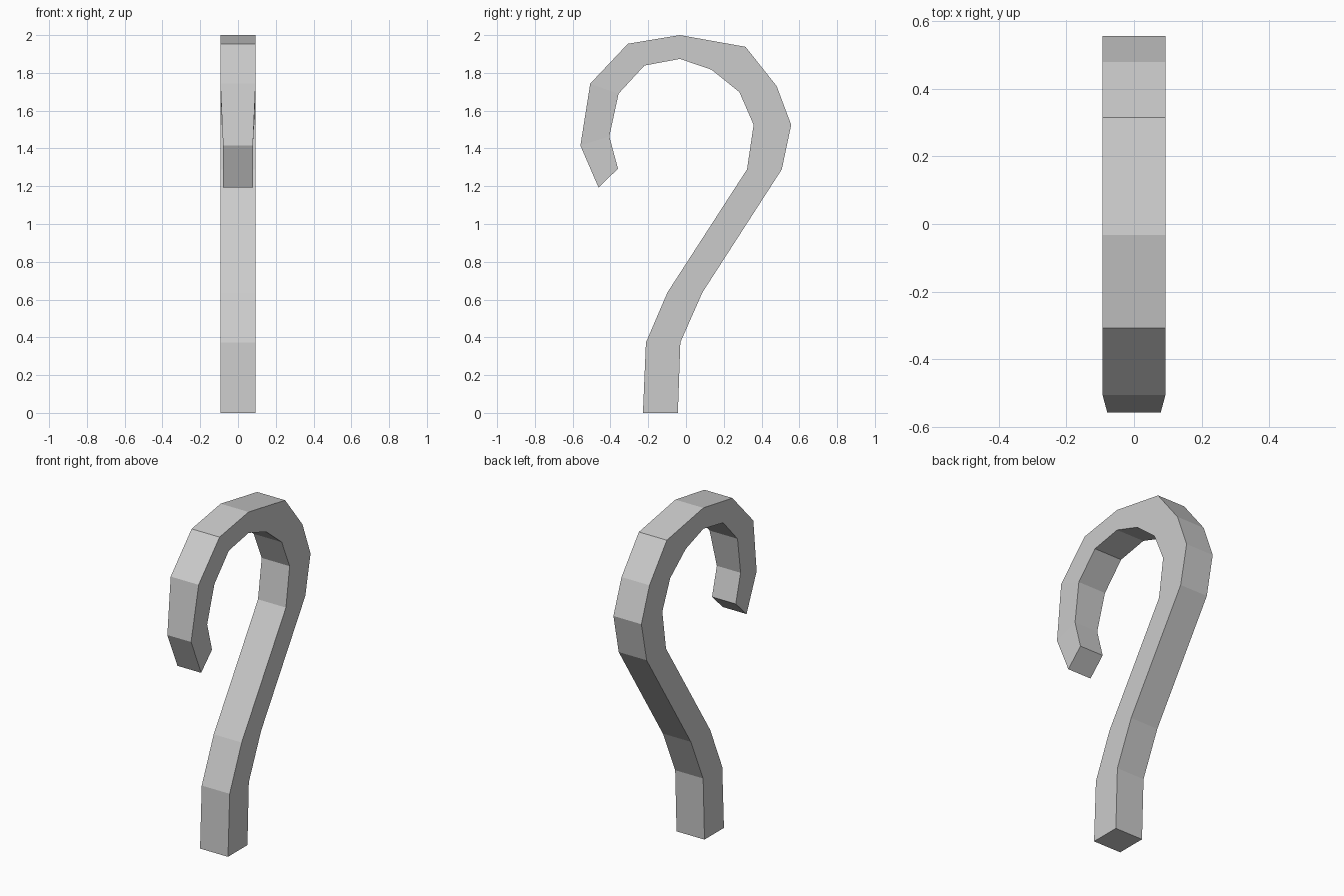
import bpy
import bmesh

if "Cube" in bpy.data.objects:
    bpy.data.objects.remove(bpy.data.objects["Cube"])

# Cross-sections along the cane: inner (y, z), outer (y, z), half width in x
W, TIP = 0.093, 0.079
SECTIONS = [
    ((-0.228, 0.0), (-0.043, 0.0), W),       # foot
    ((-0.212, 0.373), (-0.03, 0.373), W),
    ((-0.098, 0.638), (0.087, 0.638), W),
    ((0.323, 1.289), (0.507, 1.289), W),     # start of the crook
    ((0.358, 1.525), (0.557, 1.525), W),
    ((0.283, 1.698), (0.48, 1.73), W),
    ((0.135, 1.817), (0.315, 1.938), W),
    ((-0.032, 1.874), (-0.032, 2.0), W),     # top
    ((-0.22, 1.839), (-0.308, 1.954), W),
    ((-0.357, 1.69), (-0.507, 1.743), W),
    ((-0.406, 1.463), (-0.559, 1.415), TIP),
    ((-0.36, 1.293), (-0.463, 1.193), TIP),  # hook tip
]


def loft(name, sections):
    """Bridge rectangular cross-sections into a closed, flat-shaded bar."""
    bm = bmesh.new()
    rings = []
    for inner, outer, w in sections:
        corners = [(-w, *inner), (w, *inner), (w, *outer), (-w, *outer)]
        rings.append([bm.verts.new(c) for c in corners])
    for a, b in zip(rings, rings[1:]):
        for i in range(4):
            j = (i + 1) % 4
            bm.faces.new((a[i], a[j], b[j], b[i]))
    bm.faces.new(rings[0][::-1])
    bm.faces.new(rings[-1])
    bmesh.ops.recalc_face_normals(bm, faces=bm.faces)
    mesh = bpy.data.meshes.new(name)
    bm.to_mesh(mesh)
    bm.free()
    obj = bpy.data.objects.new(name, mesh)
    bpy.context.collection.objects.link(obj)
    return obj


# Whole cane: stem, crook and tapered hook tip
loft("cane", SECTIONS)
